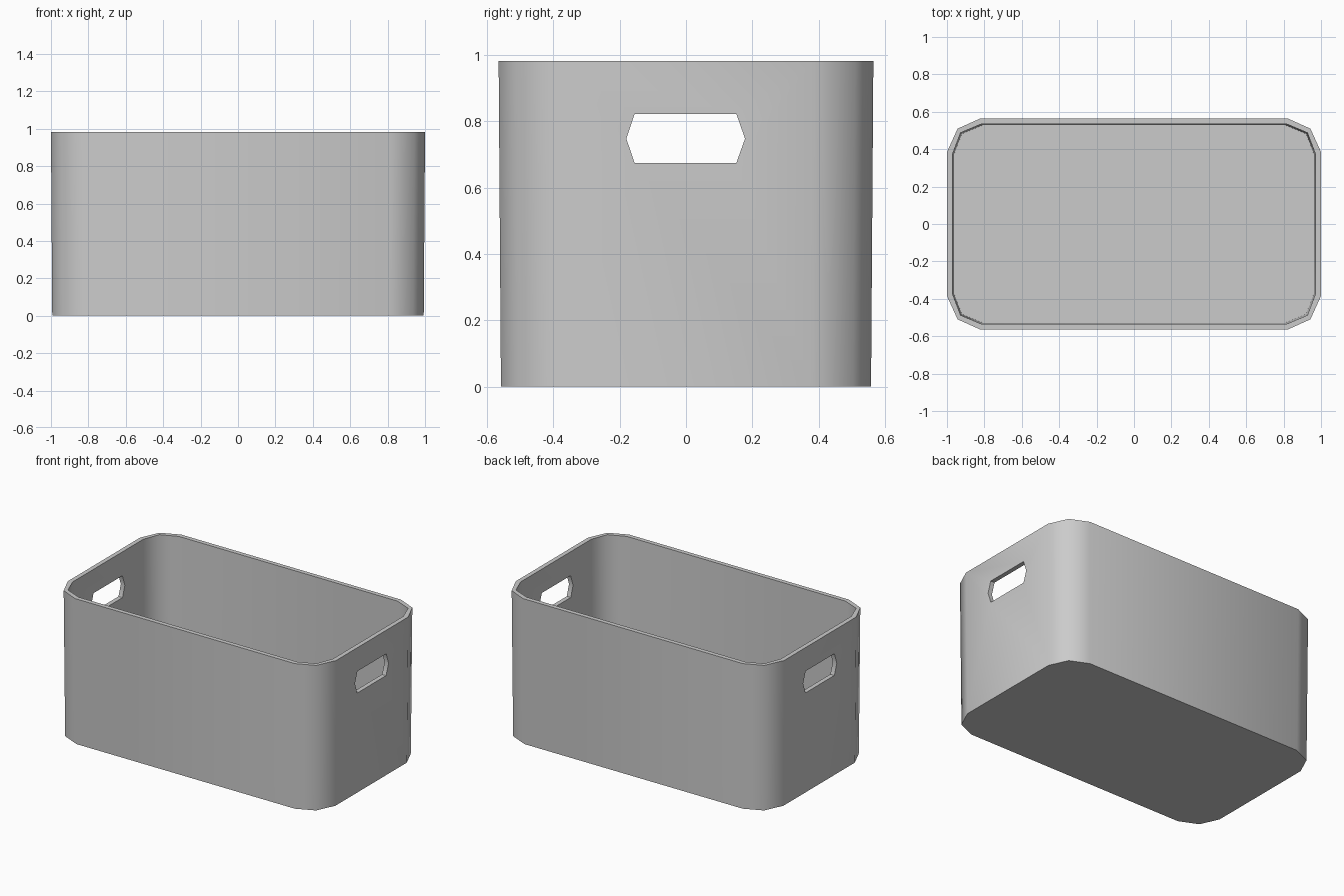
import bpy, bmesh, math

if "Cube" in bpy.data.objects:
    bpy.data.objects.remove(bpy.data.objects["Cube"])


def mesh_object(name, bm):
    bmesh.ops.recalc_face_normals(bm, faces=bm.faces[:])
    mesh = bpy.data.meshes.new(name)
    bm.to_mesh(mesh)
    bm.free()
    obj = bpy.data.objects.new(name, mesh)
    bpy.context.collection.objects.link(obj)
    return obj


def outline(corner):
    # Mirror one chamfered corner into a closed counter-clockwise outline
    back = corner[::-1]
    return (corner + [(-x, y) for x, y in back]
            + [(-x, -y) for x, y in corner] + [(x, -y) for x, y in back])


def loft(name, rings):
    bm = bmesh.new()
    loops = [[bm.verts.new(p) for p in ring] for ring in rings]
    n = len(loops[0])
    for a, b in zip(loops, loops[1:]):
        for i in range(n):
            j = (i + 1) % n
            bm.faces.new((a[i], a[j], b[j], b[i]))
    bm.faces.new(loops[0])
    bm.faces.new(loops[-1])
    return mesh_object(name, bm)


def level(points, z, inset=0.0):
    sx, sy = 1 - inset, 1 - inset / 0.565
    return [(x * sx, y * sy, z) for x, y in points]


# Open bin with slightly tapered walls and chamfered corners
outer = outline([(1.0, 0.385), (0.943, 0.51), (0.82, 0.565)])
inner = outline([(0.97, 0.375), (0.927, 0.488), (0.815, 0.535)])
HEIGHT, FLOOR, TAPER = 0.982, 0.03, 0.007
bin_body = loft("storage_bin", [level(outer, 0, TAPER), level(outer, HEIGHT),
                                level(inner, HEIGHT), level(inner, FLOOR, TAPER)])

# Six-sided hand holes through both end walls
hole = [(-0.18, 0.748), (-0.155, 0.675), (0.152, 0.675),
        (0.178, 0.748), (0.152, 0.822), (-0.155, 0.822)]
cutter = loft("handle_cutter", [[(x, y, z) for y, z in hole] for x in (-1.2, 1.2)])
cutter.hide_render = True
cutter.hide_viewport = False

cut = bin_body.modifiers.new("hand_holes", 'BOOLEAN')
cut.operation = 'DIFFERENCE'
cut.solver = 'EXACT'
cut.object = cutter
bpy.context.view_layer.objects.active = bin_body
bin_body.select_set(True)
bpy.ops.object.modifier_apply(modifier=cut.name)
bpy.data.objects.remove(cutter)

# Smooth corners, crisp rim and hole edges
bpy.ops.object.shade_smooth_by_angle(angle=math.radians(50))
